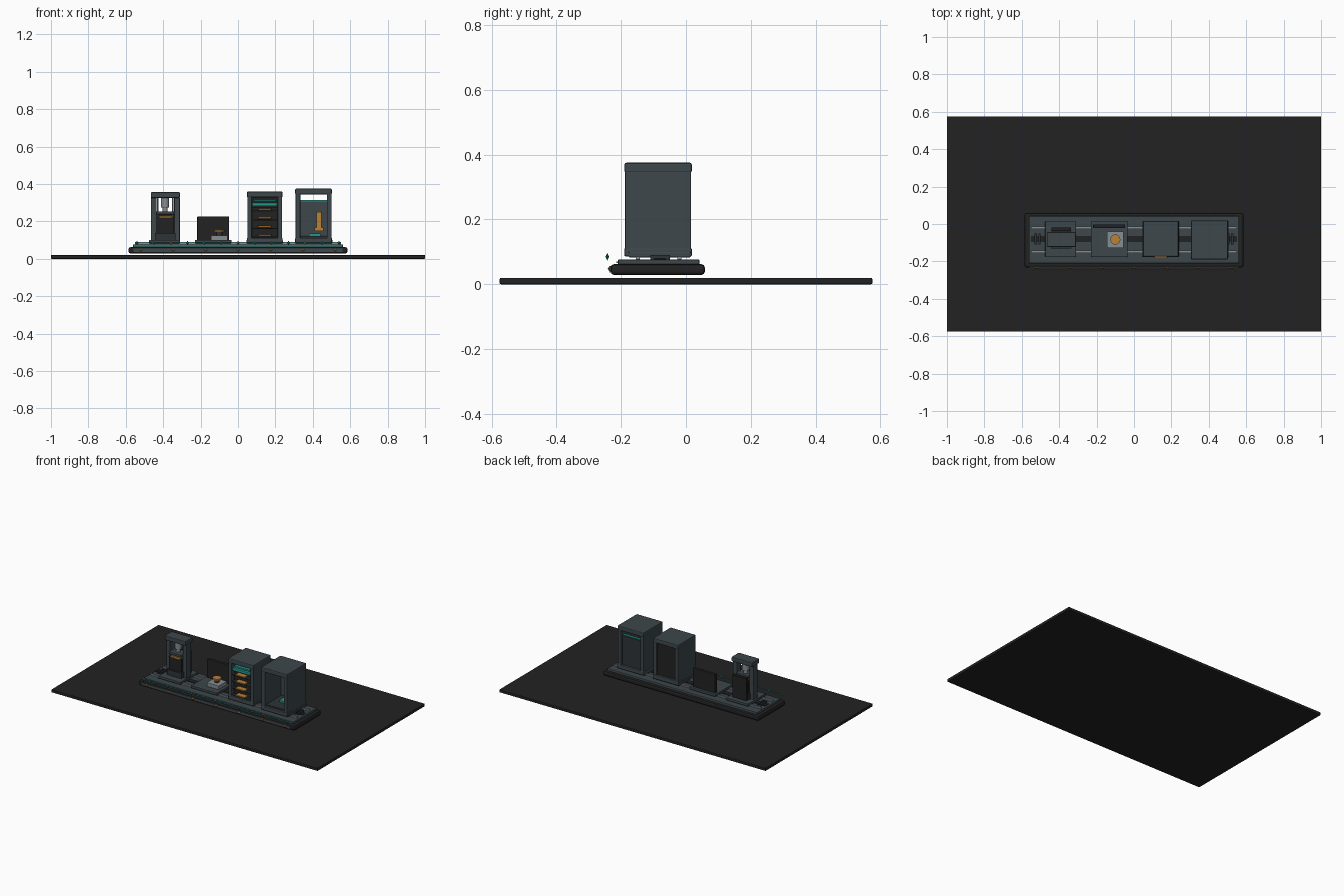
import bpy, bmesh, math
from mathutils import Vector

if "Cube" in bpy.data.objects:
    bpy.data.objects.remove(bpy.data.objects["Cube"])


def material(name, r, g, b):
    m = bpy.data.materials.new(name)
    m.diffuse_color = (r, g, b, 1)
    m.use_nodes = True
    m.node_tree.nodes["Principled BSDF"].inputs["Base Color"].default_value = m.diffuse_color
    return m


CHARCOAL = material("charcoal", 0.016, 0.016, 0.016)
SLATE = material("slate", 0.047, 0.063, 0.071)
DARK_SLATE = material("dark slate", 0.026, 0.033, 0.037)
STEEL = material("light steel", 0.24, 0.27, 0.29)
TEAL = material("teal", 0.02, 0.31, 0.26)
AMBER = material("amber", 0.48, 0.22, 0.04)


def finish(name, bm, mat, smooth=False):
    me = bpy.data.meshes.new(name)
    bm.to_mesh(me)
    bm.free()
    me.materials.append(mat)
    for p in me.polygons:
        p.use_smooth = smooth and abs(p.normal.z) < 0.9
    ob = bpy.data.objects.new(name, me)
    bpy.context.collection.objects.link(ob)
    return ob


def box(name, x, y, z, mat, bevel=0.0):
    """Box between the limits given as (low, high) pairs."""
    bm = bmesh.new()
    bmesh.ops.create_cube(bm, size=1)
    for v in bm.verts:
        v.co = Vector([(a + b) / 2 + c * (b - a) for c, (a, b) in zip(v.co, (x, y, z))])
    if bevel:
        bmesh.ops.bevel(bm, geom=bm.edges[:], offset=bevel, segments=2,
                        profile=0.5, affect='EDGES')
    return finish(name, bm, mat)


def cylinder(name, x, y, z, r, mat, sides=24):
    bm = bmesh.new()
    bmesh.ops.create_cone(bm, cap_ends=True, segments=sides, radius1=r, radius2=r,
                          depth=z[1] - z[0])
    bmesh.ops.translate(bm, verts=bm.verts, vec=(x, y, (z[0] + z[1]) / 2))
    return finish(name, bm, mat, True)


def diamond(name, x, y, z, sx, sy, sz, mat):
    """Four-sided double pyramid."""
    bm = bmesh.new()
    top, bot = bm.verts.new((x, y, z + sz)), bm.verts.new((x, y, z - sz))
    ring = [bm.verts.new((x + a * sx, y + b * sy, z))
            for a, b in ((1, 0), (0, 1), (-1, 0), (0, -1))]
    for i in range(4):
        j = (i + 1) % 4
        bm.faces.new((ring[i], ring[j], top))
        bm.faces.new((ring[j], ring[i], bot))
    return finish(name, bm, mat)


# Ground slab and stepped plinth
box("floor_slab", (-1, 1), (-0.575, 0.575), (0, 0.02), CHARCOAL, 0.004)
box("plinth", (-0.585, 0.585), (-0.232, 0.058), (0.029, 0.062), CHARCOAL, 0.01)
box("deck", (-0.562, 0.562), (-0.21, 0.042), (0.055, 0.077), SLATE, 0.005)
box("plinth_front_band", (-0.56, 0.56), (-0.236, -0.228), (0.037, 0.056), SLATE)
box("deck_front_trim", (-0.555, 0.555), (-0.214, -0.208), (0.066, 0.071), TEAL)

# Conveyor channel and rails
box("conveyor_channel", (-0.55, 0.55), (-0.097, -0.063), (0.074, 0.081), CHARCOAL)
for y in (-0.02, -0.148):
    box("deck_rail", (-0.55, 0.55), (y - 0.006, y + 0.006), (0.075, 0.086), STEEL)
for s in (-1, 1):
    for x in (0.505, 0.525):
        box("channel_stop", (s * x - 0.006, s * x + 0.006), (-0.11, -0.05),
            (0.077, 0.09), DARK_SLATE)

# Signal line along the front
box("signal_line", (-0.55, 0.55), (-0.245, -0.241), (0.086, 0.09), TEAL)
for i in range(13):
    x = -0.54 + i * 0.09
    diamond("signal_node", x, -0.243, 0.085, 0.008, 0.006, 0.012,
            AMBER if i % 4 == 2 else TEAL)
for i in range(7):
    diamond("plinth_lamp", -0.52 + i * 0.1733, -0.236, 0.048, 0.011, 0.006, 0.008, AMBER)

# Station footplates
for x0, x1 in ((-0.475, -0.31), (-0.23, -0.035), (0.045, 0.24), (0.305, 0.505)):
    box("station_footplate", (x0, x1), (-0.176, 0.014), (0.083, 0.1), SLATE, 0.003)

# Press station
px = -0.388
for s in (-1, 1):
    c = px + s * 0.062
    box("press_post", (c - 0.015, c + 0.015), (-0.105, -0.06), (0.098, 0.328), SLATE, 0.003)
    cylinder("press_guide", px + s * 0.04, -0.083, (0.13, 0.328), 0.004, STEEL, 12)
box("press_crosshead", (px - 0.078, px + 0.078), (-0.122, -0.044), (0.325, 0.356), SLATE, 0.005)
box("press_back_panel", (px - 0.052, px + 0.052), (-0.037, -0.018), (0.098, 0.25), CHARCOAL)
cylinder("press_ram", px - 0.002, -0.083, (0.275, 0.33), 0.022, STEEL)
cylinder("press_ram_tip", px - 0.002, -0.083, (0.25, 0.276), 0.014, STEEL)
box("press_platen", (px - 0.047, px + 0.047), (-0.122, -0.05), (0.238, 0.254), SLATE, 0.002)
box("press_workpiece", (px - 0.035, px + 0.035), (-0.118, -0.055), (0.22, 0.23), AMBER)
box("press_die", (px - 0.047, px + 0.047), (-0.118, -0.05), (0.135, 0.221), CHARCOAL)
box("press_bed", (px - 0.055, px + 0.055), (-0.13, -0.04), (0.098, 0.137), DARK_SLATE)

# Inspection station
box("inspection_screen", (-0.218, -0.048), (-0.022, -0.002), (0.098, 0.226), CHARCOAL, 0.003)
box("inspection_stage", (-0.145, -0.055), (-0.128, -0.04), (0.098, 0.125), STEEL, 0.002)
cylinder("inspection_neck", -0.1, -0.083, (0.124, 0.143), 0.016, DARK_SLATE)
cylinder("inspection_puck", -0.1, -0.083, (0.142, 0.154), 0.027, AMBER)


def cabinet(name, x0, x1, y0, y1, top, wall, panel_top, panel_mat):
    """Open-fronted cabinet with side walls, cap, base and recessed back."""
    for a in (x0, x1 - wall):
        box(name + "_side", (a, a + wall), (y0, y1), (0.095, top - 0.025), SLATE, 0.003)
    box(name + "_cap", (x0 - 0.002, x1 + 0.002), (y0 - 0.002, y1 + 0.002),
        (top - 0.031, top), SLATE, 0.006)
    box(name + "_base", (x0 - 0.002, x1 + 0.002), (y0 - 0.002, y1 + 0.002),
        (0.086, 0.112), SLATE, 0.004)
    box(name + "_back", (x0 + wall, x1 - wall), (y1 - 0.022, y1 - 0.012),
        (0.11, panel_top), panel_mat)


# Rack station with stacked trays
cabinet("rack", 0.05, 0.236, -0.173, 0.013, 0.36, 0.024, 0.332, CHARCOAL)
box("rack_core", (0.074, 0.212), (-0.15, -0.008), (0.11, 0.275), CHARCOAL)
box("rack_hood", (0.076, 0.21), (-0.172, -0.02), (0.282, 0.3), TEAL, 0.003)
box("rack_hood_lip", (0.085, 0.201), (-0.165, -0.02), (0.305, 0.315), TEAL)
for i in range(4):
    z = 0.122 + i * 0.046
    box("rack_shelf", (0.076, 0.21), (-0.17, -0.02), (z - 0.009, z - 0.003), DARK_SLATE)
    box("rack_tray", (0.108, 0.178), (-0.183, -0.03), (z, z + 0.009), AMBER, 0.002)

# Storage station with open top gap
cabinet("storage", 0.308, 0.5, -0.188, 0.016, 0.375, 0.025, 0.31, DARK_SLATE)
box("storage_inner_panel", (0.333, 0.475), (-0.012, -0.005), (0.125, 0.305), SLATE)
box("storage_panel_trim", (0.333, 0.475), (-0.018, 0.0), (0.305, 0.313), TEAL)
box("storage_floor", (0.333, 0.475), (-0.175, -0.01), (0.11, 0.122), DARK_SLATE)
box("storage_block", (0.38, 0.44), (-0.1, -0.05), (0.12, 0.135), TEAL)
box("storage_handle", (0.42, 0.446), (-0.03, -0.01), (0.165, 0.25), AMBER, 0.003)
box("storage_handle_base", (0.41, 0.456), (-0.03, -0.01), (0.148, 0.168), AMBER)
